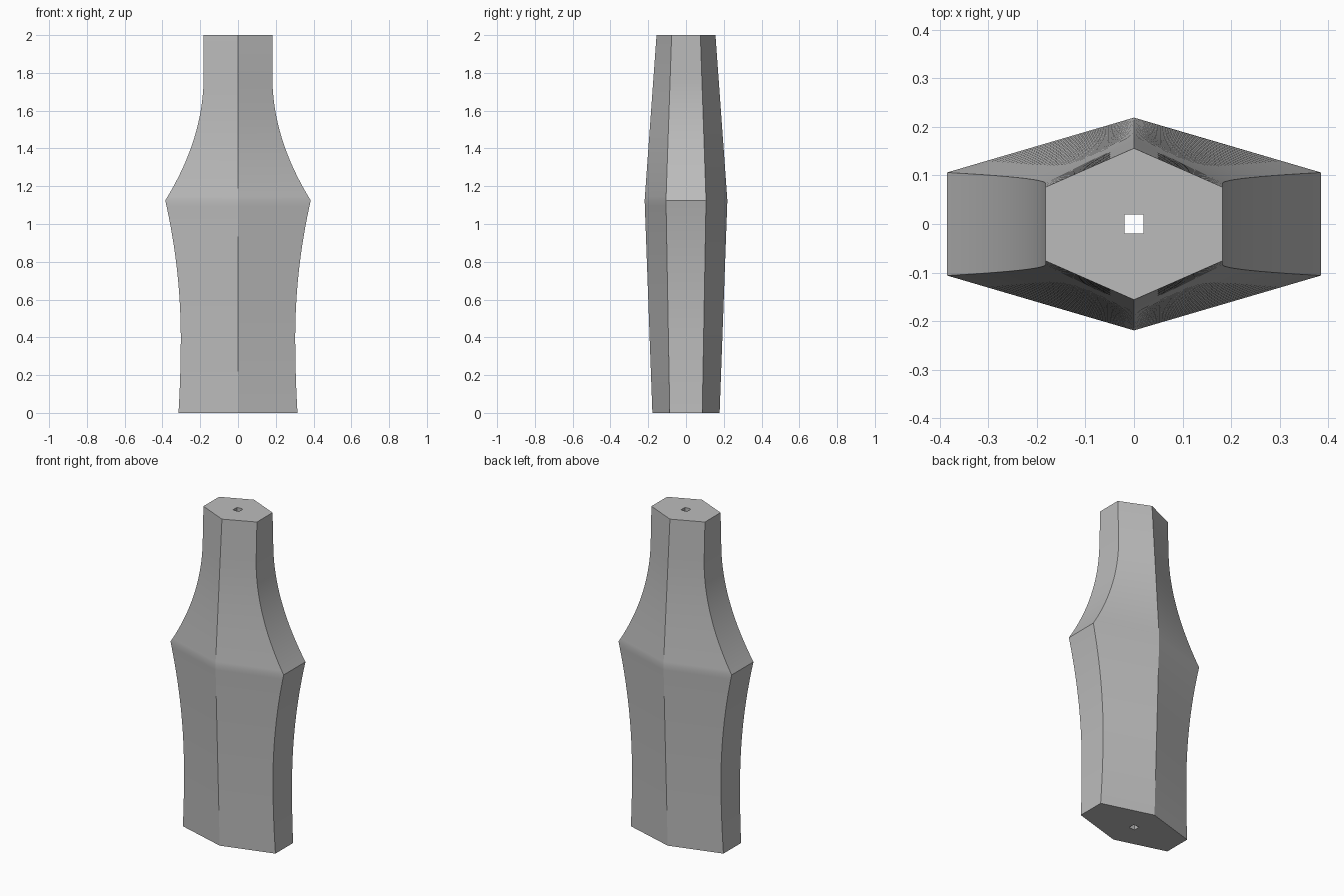
import bpy, bmesh, math

cube = bpy.data.objects.get("Cube")
if cube:
    bpy.data.objects.remove(cube)

HEIGHT, WAIST, NECK, WIDEST = 2.0, 0.4, 1.78, 1.125
HOLE = 0.02
STEPS = 40


def half_width(z):
    """Side outline: gentle waist, sharp shoulder, concave neck."""
    if z < WAIST:
        return 0.303 + 0.012 * ((WAIST - z) / WAIST) ** 2
    if z <= WIDEST:
        return 0.303 + 0.082 * ((z - WAIST) / (WIDEST - WAIST)) ** 2
    return 0.182 + 0.203 * (max(NECK - z, 0) / (NECK - WIDEST)) ** 2


def blend(z, low, mid, high):
    """Straight taper from the shoulder to each end."""
    if z <= WIDEST:
        return low + (mid - low) * z / WIDEST
    return mid + (high - mid) * (z - WIDEST) / (HEIGHT - WIDEST)


def hexagon(z):
    w = half_width(z)
    ridge = blend(z, 0.178, 0.219, 0.156)
    edge = blend(z, 0.086, 0.106, 0.076)
    return [(w, -edge, z), (w, edge, z), (0, ridge, z),
            (-w, edge, z), (-w, -edge, z), (0, -ridge, z)]


def square(z):
    return [(x * HOLE, y * HOLE, z) for x, y in ((1, -1), (1, 1), (-1, 1), (-1, -1))]


def loft(bm, sections):
    """Skin a stack of closed sections; return the first and last edge loops."""
    rings = [[bm.verts.new(p) for p in s] for s in sections]
    n = len(rings[0])
    for a, b in zip(rings, rings[1:]):
        for i in range(n):
            j = (i + 1) % n
            bm.faces.new((a[i], a[j], b[j], b[i]))
    return [[bm.edges.get((r[i], r[(i + 1) % n])) for i in range(n)]
            for r in (rings[0], rings[-1])]


# Outer body and the square bore through its length
bm = bmesh.new()
levels = [WIDEST * i / STEPS for i in range(STEPS)]
levels += [WIDEST + (HEIGHT - WIDEST) * i / STEPS for i in range(STEPS + 1)]
outer = loft(bm, [hexagon(z) for z in levels])
bore = loft(bm, [square(0), square(HEIGHT)])

# End caps with the bore left open
for rim, hole in zip(outer, bore):
    bmesh.ops.triangle_fill(bm, use_beauty=True, edges=rim + hole)
bmesh.ops.recalc_face_normals(bm, faces=bm.faces[:])

mesh = bpy.data.meshes.new("handle_body")
bm.to_mesh(mesh)
bm.free()
body = bpy.data.objects.new("handle_body", mesh)
bpy.context.collection.objects.link(body)

# Plain grey material
grey = bpy.data.materials.new("plain_grey")
grey.use_nodes = True
colour = (0.5, 0.5, 0.5, 1)
grey.diffuse_color = colour
grey.node_tree.nodes["Principled BSDF"].inputs["Base Color"].default_value = colour
mesh.materials.append(grey)

# Smooth along the curves, crisp at the corners
bpy.ops.object.select_all(action="DESELECT")
body.select_set(True)
bpy.context.view_layer.objects.active = body
bpy.ops.object.shade_smooth_by_angle(angle=math.radians(30))
